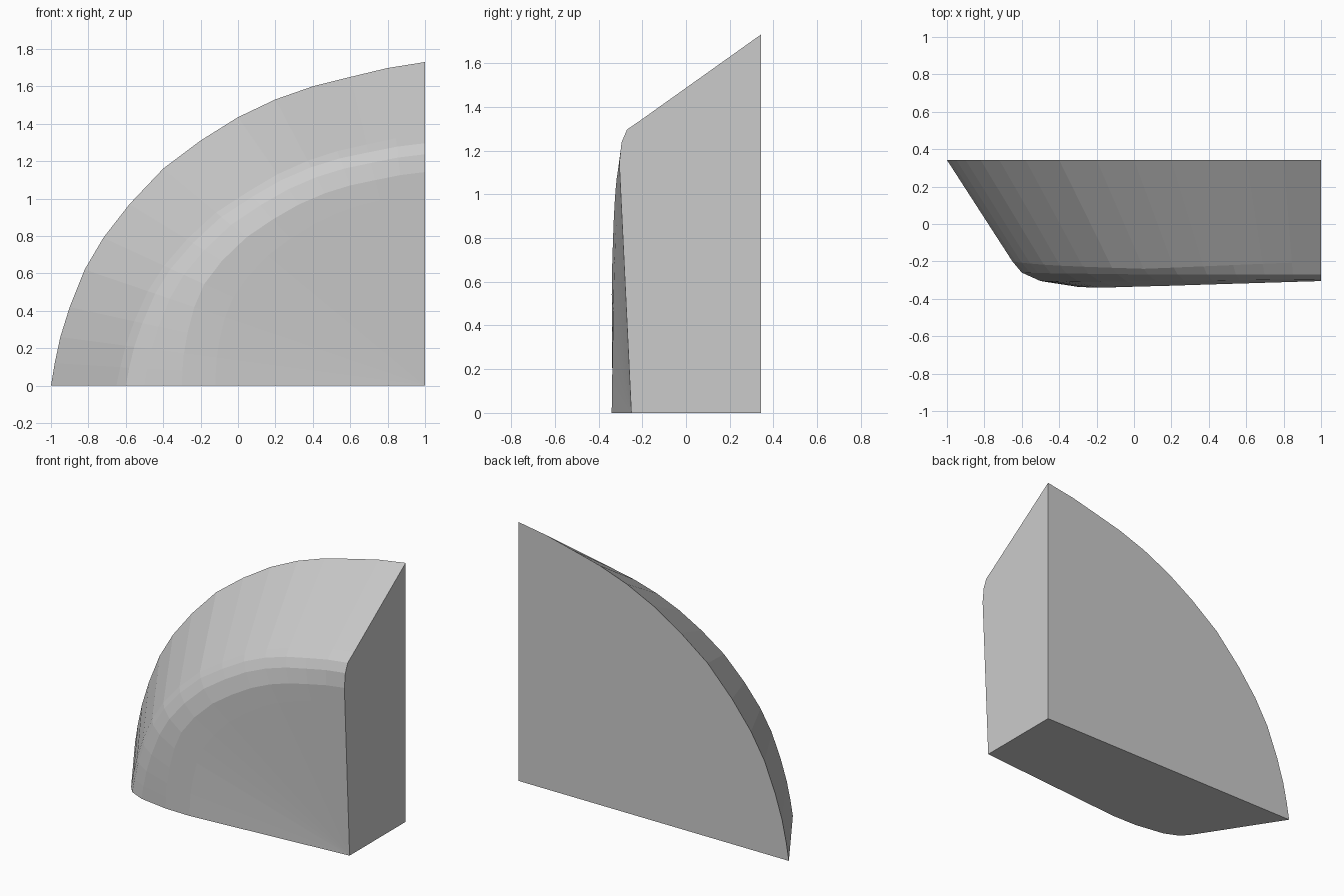
import bpy
import bmesh
import math

if "Cube" in bpy.data.objects:
    bpy.data.objects.remove(bpy.data.objects["Cube"])

# Rim outline on the back plane (x, z), from the left tip up to the right edge
rim = [(-1, 0), (-.98, .12), (-.95, .26), (-.9, .42), (-.82, .62), (-.72, .79),
       (-.58, .97), (-.4, 1.16), (-.2, 1.31), (0, 1.435), (.2, 1.53),
       (.4, 1.60), (.6, 1.65), (.8, 1.698), (1, 1.73)]
BACK, CORNER_Y = .342, -.25

# Bevel profile (share of rim radius, y) at a few angles around the corner
keys = [
    (0, [(.825, -.2), (.8, -.26), (.75, -.305), (.65, -.336), (.56, -.34)]),
    (27, [(.81, -.225), (.79, -.265), (.75, -.31), (.69, -.34), (.6, -.332)]),
    (48, [(.79, -.24), (.77, -.27), (.735, -.305), (.678, -.33), (.6, -.323)]),
    (90, [(.777, -.2), (.749, -.27), (.715, -.295), (.66, -.305), (.6, -.3)]),
]


def profile(angle):
    for (a, p), (b, q) in zip(keys, keys[1:]):
        if angle <= b + 1e-6:
            t = (angle - a) / (b - a)
            return [(u[0] + (v[0] - u[0]) * t, u[1] + (v[1] - u[1]) * t)
                    for u, v in zip(p, q)]


# Loft the wall, rounded edge and front as sections fanned around the corner
bm = bmesh.new()
front_corner = bm.verts.new((1, CORNER_Y, 0))
back_corner = bm.verts.new((1, BACK, 0))
sections = []
for x, z in rim:
    angle = math.degrees(math.atan2(z, 1 - x))
    sections.append([bm.verts.new((1 + (x - 1) * s, y, z * s))
                     for s, y in [(1, BACK)] + profile(angle)])
for a, b in zip(sections, sections[1:]):
    for i in range(len(a) - 1):
        bm.faces.new((a[i], a[i + 1], b[i + 1], b[i]))
    bm.faces.new((a[-1], front_corner, b[-1]))

# Flat back, bottom and right side
bm.faces.new([s[0] for s in sections] + [back_corner])
for end in (sections[0], sections[-1]):
    bm.faces.new(end + [front_corner, back_corner])
bmesh.ops.recalc_face_normals(bm, faces=bm.faces)

mesh = bpy.data.meshes.new("quarter_bowl_block")
bm.to_mesh(mesh)
bm.free()
block = bpy.data.objects.new("quarter_bowl_block", mesh)
bpy.context.collection.objects.link(block)
